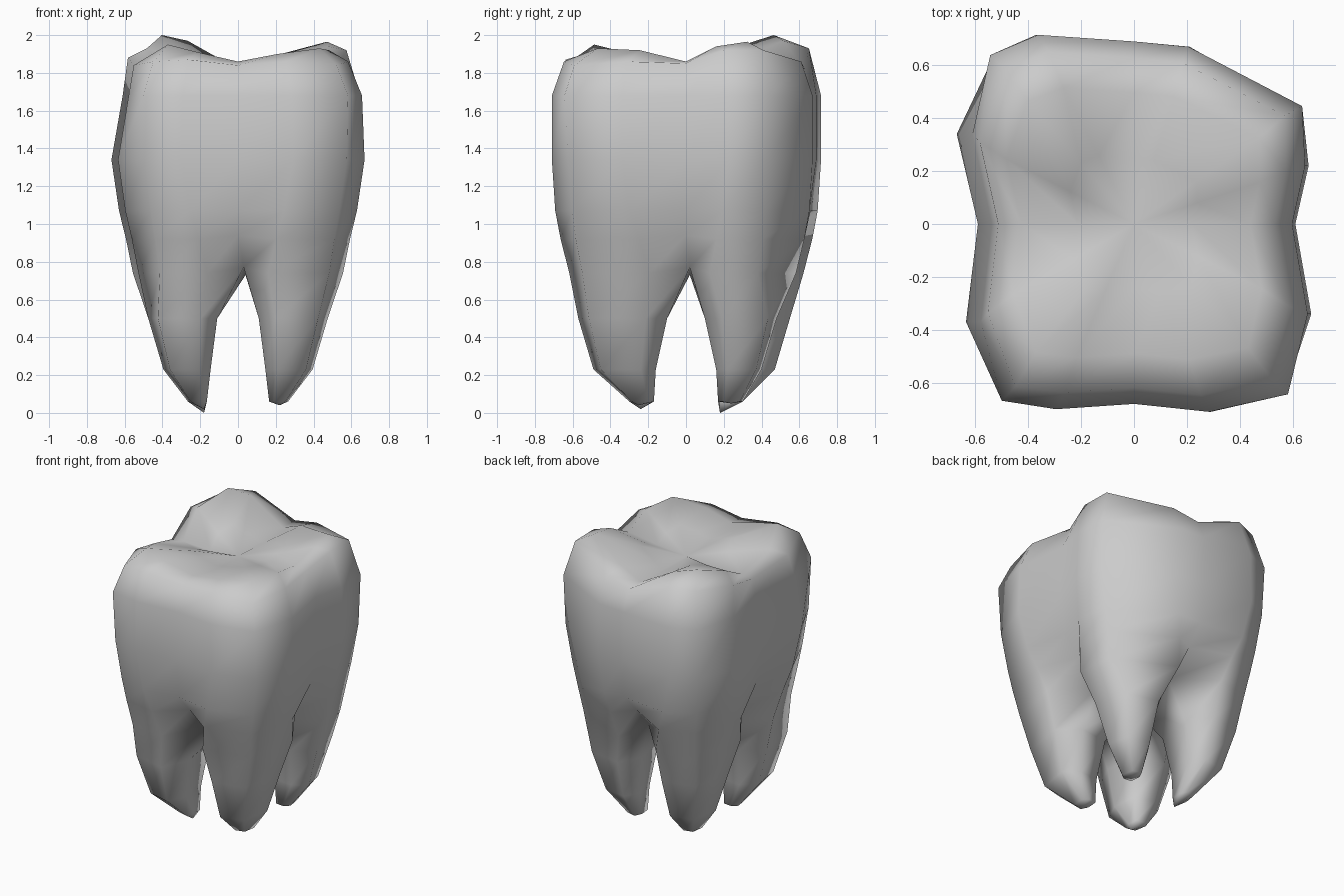
import bpy, bmesh

if "Cube" in bpy.data.objects:
    bpy.data.objects.remove(bpy.data.objects["Cube"])

# Crown outline seen from above: counter-clockwise from the front middle.
# Indices 0, 4, 8, 12 are side middles; 2, 6, 10, 14 are corners.
OUTLINE = [(0, -.68), (.29, -.71), (.60, -.65), (.67, -.34),
           (.61, 0), (.66, .22), (.655, .45), (.21, .67),
           (0, .69), (-.37, .715), (-.56, .645), (-.67, .34),
           (-.59, 0), (-.635, -.37), (-.515, -.675), (-.30, -.70)]
RIM_Z = [1.84, 1.86, 1.84, 1.86, 1.85, 1.92, 1.92, 1.86,
         1.82, 1.93, 1.92, 1.88, 1.79, 1.84, 1.86, 1.87]
CUSP_Z = [1.86, 1.90, 1.93, 1.92, 1.86, 1.94, 1.965, 1.88,
          1.82, 1.97, 2.0, 1.93, 1.80, 1.88, 1.95, 1.91]
PIT_Z = [1.84, 1.86, 1.88, 1.86, 1.83, 1.86, 1.88, 1.85,
         1.81, 1.86, 1.89, 1.86, 1.79, 1.85, 1.89, 1.87]

bm = bmesh.new()


def ring(z, sx, sy, mid=1.0, mid_z=0.0, narrow=1.0, corner=1.0, left=1.0):
    """Scaled outline; mid pulls the side middles in to form the grooves."""
    out = []
    for i, (x, y) in enumerate(OUTLINE):
        h = z[i] if isinstance(z, list) else z
        x, y = x * sx, y * sy
        if i in (11, 12, 13):
            x *= left
        if i % 4 == 0:
            x, y, h = x * mid, y * mid, h + mid_z
        elif i % 4 == 2:
            x, y = x * corner, y * corner
        elif i in (1, 7, 9, 15):
            x *= narrow
        else:
            y *= narrow
        out.append(bm.verts.new((x, y, h)))
    return out


def bridge(a, b):
    n = len(a)
    for i in range(n):
        j = (i + 1) % n
        bm.faces.new((a[i], a[j], b[j], b[i]))


def fan(loop, point):
    c = bm.verts.new(point)
    for i in range(len(loop)):
        bm.faces.new((loop[i], loop[(i + 1) % len(loop)], c))


# Crown and neck, from the split of the roots up to the biting surface
split = ring(.74, .83, .87, .62, .03, .66, .97)
rings = [split,
         ring(.92, .885, .935, .84, .02, .78, .96),
         ring(1.07, .94, .975, .98, 0, .90, .95),
         ring(1.34, 1, 1, corner=.96),
         ring(1.68, .98, 1, corner=.99, left=.93),
         ring(RIM_Z, .87, .91),
         ring(CUSP_Z, .72, .72),
         ring(PIT_Z, .36, .36)]
for lower, upper in zip(rings, rings[1:]):
    bridge(lower, upper)
fan(rings[-1], (0, 0, 1.81))

# Nudge the arches between the roots off centre
for i in (0, 8):
    split[i].co.x += .03
for i in (4, 12):
    split[i].co.y += .02

# Four roots, each growing from one quarter of the split ring
fork = bm.verts.new((.04, .02, .73))
SECTION = [(0, .62), (.24, 1), (.86, .88), (1, .24), (.62, 0), (.06, .06)]
LEVELS = [(.50, .11, .475, .10, .57),
          (.23, .145, .395, .16, .49),
          (.06, .165, .265, .17, .30)]
BACK_TRIM = [.04, .09, .02, 0]
TIPS = [(.22, .25, .04), (.22, .24, .05), (.18, .18, 0), (.18, .24, .02)]
for q, (sx, sy) in enumerate([(1, -1), (1, 1), (-1, 1), (-1, -1)]):
    top = [split[(q * 4 + k) % 16] for k in range(5)] + [fork]
    section = SECTION if q % 2 == 0 else SECTION[4::-1] + SECTION[5:]
    for z, xi, xo, yi, yo in LEVELS:
        if sy > 0 and z > .1:
            yo -= BACK_TRIM[q]
        low = [bm.verts.new((sx * (xi + u * (xo - xi)),
                             sy * (yi + v * (yo - yi)), z))
               for u, v in section]
        bridge(low, top)
        top = low
    tx, ty, tz = TIPS[q]
    fan(top[::-1], (sx * tx, sy * ty, tz))

bmesh.ops.recalc_face_normals(bm, faces=bm.faces)
for f in bm.faces:
    f.smooth = True
mesh = bpy.data.meshes.new("molar_tooth")
bm.to_mesh(mesh)
bm.free()
tooth = bpy.data.objects.new("molar_tooth", mesh)
bpy.context.collection.objects.link(tooth)
